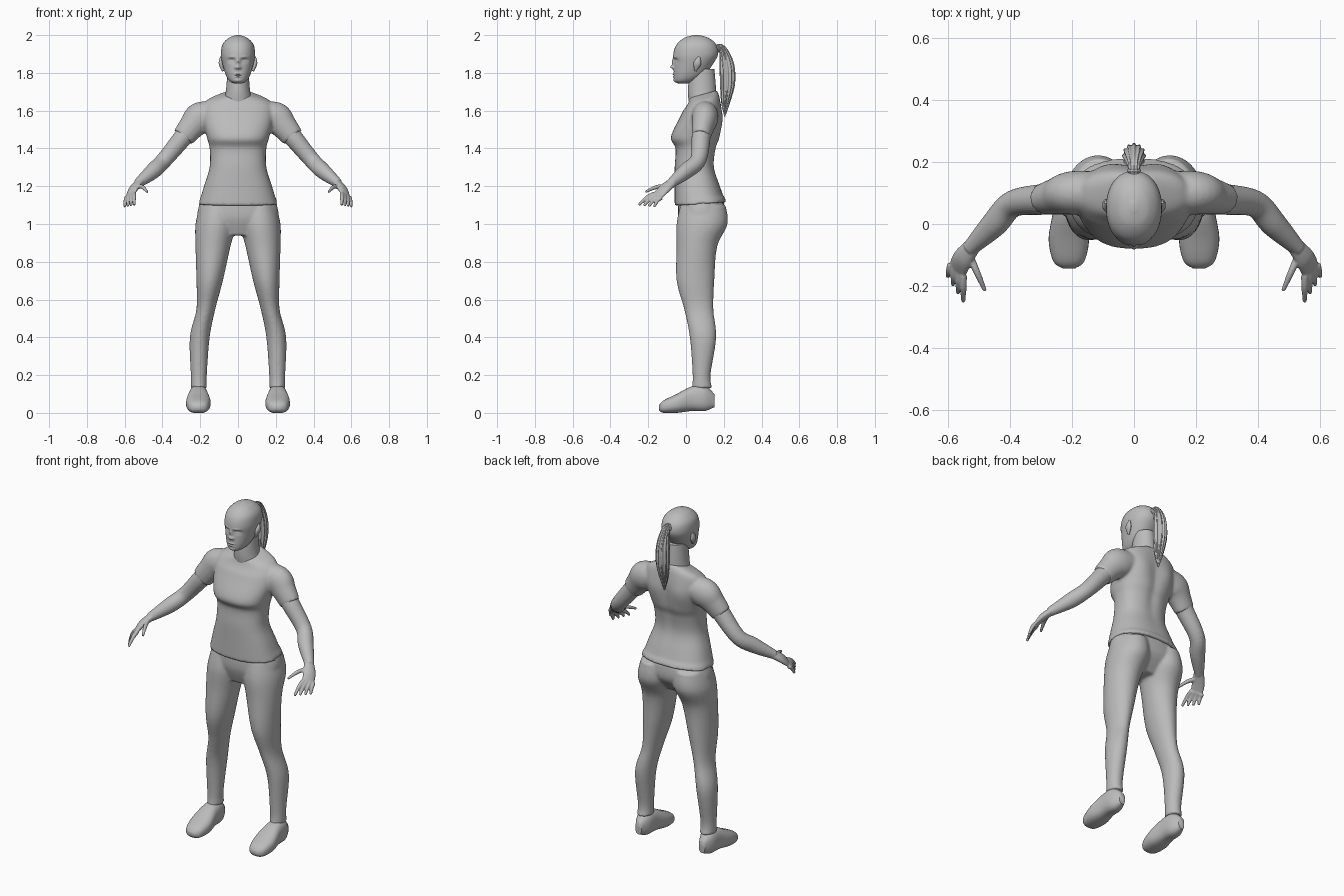
import bpy, bmesh, math
from mathutils import Vector

cube = bpy.data.objects.get("Cube")
if cube:
    bpy.data.objects.remove(cube, do_unlink=True)

grey = bpy.data.materials.new("plain_grey")
grey.use_nodes = True
grey.diffuse_color = (.5, .5, .5, 1)
for node in grey.node_tree.nodes:
    if node.type == 'BSDF_PRINCIPLED':
        node.inputs["Base Color"].default_value = grey.diffuse_color

X, Y, Z = Vector((1, 0, 0)), Vector((0, 1, 0)), Vector((0, 0, 1))
BOTH_SIDES = (1, -1)


def smooth_rings(rings, steps):
    """Catmull-Rom interpolation between the given rings."""
    padded = [rings[0], *rings, rings[-1]]
    result = []
    for before, start, end, after in zip(padded, padded[1:], padded[2:], padded[3:]):
        for step in range(steps):
            t = step / steps
            result.append([q + t / 2 * (r - p + t * (2 * p - 5 * q + 4 * r - s + t * (3 * (q - r) + s - p)))
                           for p, q, r, s in zip(before, start, end, after)])
    result.append(list(rings[-1]))
    return result


def superellipse(value, power):
    return math.copysign(abs(value) ** (2 / power), value)


def loft(bm, rings, up=Y, axis=None, sides=(1,), segments=32, steps=6, power=2, ridges=0):
    """Closed skin over rings (x, y, z, radius across, radius along up)."""
    rings = smooth_rings(rings, steps)
    centres = [Vector(ring[:3]) for ring in rings]
    last = len(rings) - 1
    for side in sides:
        loops = []
        for i, (centre, ring) in enumerate(zip(centres, rings)):
            tangent = axis or (centres[min(i + 1, last)] - centres[max(i - 1, 0)]).normalized()
            along = (up - up.dot(tangent) * tangent).normalized()
            across = tangent.cross(along)
            loop = []
            for k in range(segments):
                angle = math.tau * k / segments
                strand = 1 + .09 * math.cos(ridges * angle) if ridges else 1
                point = centre + strand * (across * ring[3] * superellipse(math.cos(angle), power)
                                           + along * ring[4] * superellipse(math.sin(angle), power))
                loop.append(bm.verts.new((point.x * side, point.y, point.z)))
            loops.append(loop)
        for low, high in zip(loops, loops[1:]):
            for k in range(segments):
                n = (k + 1) % segments
                bm.faces.new((low[k], low[n], high[n], high[k]))
        bm.faces.new(loops[0])
        bm.faces.new(loops[-1])


def slabs(rows):
    """Horizontal rings from rows (z, x min, x max, y front, y back)."""
    return [((left + right) / 2, (front + back) / 2, z, (right - left) / 2, (back - front) / 2)
            for z, left, right, front, back in rows]


def centred(rows):
    """Horizontal rings from rows (z, half width, y front, y back)."""
    return slabs([(z, -half, half, front, back) for z, half, front, back in rows])


def round_rings(rows):
    """Rings with a circular section from rows (x, y, z, radius)."""
    return [(*row, row[-1]) for row in rows]


def bump(bm, facing, split, bumps):
    """Push soft bumps (x, z, width, height, depth) out of the front or back, mirrored."""
    for v in bm.verts:
        if (v.co.y - split) * facing > 0:
            x = abs(v.co.x)
            v.co.y += facing * sum(depth * math.exp(-((x - cx) / width) ** 2 - ((v.co.z - cz) / height) ** 2)
                                   for cx, cz, width, height, depth in bumps)


def finish(bm, name, voxel=0):
    """Make the object; a voxel size fuses its overlapping solids into one skin."""
    bmesh.ops.recalc_face_normals(bm, faces=bm.faces[:])
    mesh = bpy.data.meshes.new(name)
    bm.to_mesh(mesh)
    bm.free()
    mesh.polygons.foreach_set("use_smooth", [True] * len(mesh.polygons))
    mesh.set_sharp_from_angle(angle=math.radians(60))
    mesh.materials.append(grey)
    obj = bpy.data.objects.new(name, mesh)
    bpy.context.collection.objects.link(obj)
    if voxel:
        fuse = obj.modifiers.new("fuse", 'REMESH')
        fuse.mode = 'VOXEL'
        fuse.voxel_size = voxel
        fuse.use_smooth_shade = True
        soften = obj.modifiers.new("soften", 'SMOOTH')
        soften.factor = .5
        soften.iterations = 5


# Shirt: torso with a spine groove, sloping neckline and hem, and two sleeves
bm = bmesh.new()
loft(bm, centred([(1.1, .21, -.06, .215), (1.2, .18, -.06, .18), (1.3, .15, -.06, .15),
                  (1.4, .15, -.055, .16), (1.46, .165, -.08, .18), (1.57, .19, -.03, .19),
                  (1.65, .17, .01, .18), (1.69, .08, .02, .165)]),
     axis=Z, segments=64, power=2.4)
bump(bm, 1, .1, [(0, 1.45, .03, .15, -.01), (.09, 1.55, .05, .07, .01)])
for v in bm.verts:
    if v.co.z > 1.6:
        v.co.z += (v.co.y - .1) * (v.co.z - 1.6) * 3
    elif v.co.z < 1.13:
        v.co.z += .07 * v.co.y
loft(bm, [(.13, .1, 1.58, .07, .07), (.2, .1, 1.56, .085, .07), (.245, .09, 1.515, .07, .06),
          (.29, .08, 1.46, .06, .05)], sides=BOTH_SIDES)
finish(bm, "shirt", voxel=.008)

# Trousers: pelvis and two legs
bm = bmesh.new()
loft(bm, centred([(1.12, .2, -.04, .2), (1.03, .21, -.04, .2), (.94, .11, -.01, .13)]),
     axis=Z, segments=48, power=2.3)
loft(bm, slabs([(1.1, .02, .2, -.03, .21), (1, .01, .225, -.05, .22), (.88, .04, .225, -.05, .165),
                (.7, .08, .22, -.05, .15), (.55, .12, .22, -.01, .145), (.4, .15, .255, .02, .16),
                (.2, .165, .25, .035, .13), (.13, .165, .25, .03, .14)]),
     axis=Z, sides=BOTH_SIDES)
finish(bm, "trousers", voxel=.008)

# Shoes, skinned from toe to heel over rows (y, half width, bottom, top)
bm = bmesh.new()
shoe = [(-.143, .02, .015, .04), (-.12, .05, 0, .065), (-.05, .065, 0, .1),
        (.03, .053, .01, .14), (.1, .045, .01, .145), (.15, .02, .03, .1)]
loft(bm, [(.21, y, (low + high) / 2, half, (high - low) / 2) for y, half, low, high in shoe],
     up=Z, axis=Y, sides=BOTH_SIDES, power=2.5)
finish(bm, "shoes")

# Bare arms
bm = bmesh.new()
loft(bm, round_rings([(.24, .09, 1.52, .05), (.29, .08, 1.46, .05), (.39, .065, 1.34, .043),
                      (.45, 0, 1.28, .042), (.53, -.08, 1.215, .025)]), sides=BOTH_SIDES)

# Palms, with fingers fanned between the index and little finger
knuckles = Vector((.55, -.165, 1.16)), Vector((.59, -.13, 1.14))
tips = Vector((.55, -.25, 1.1)), Vector((.6, -.17, 1.09))
spread = knuckles[1] - knuckles[0]
loft(bm, [(.51, -.06, 1.23, .02, .025), (.55, -.11, 1.19, .02, .035), (.57, -.15, 1.15, .01, .035)],
     up=spread, sides=BOTH_SIDES)
digits = [(knuckles[0].lerp(knuckles[1], i / 3), tips[0].lerp(tips[1], i / 3)) for i in range(4)]
digits.append((Vector((.53, -.1, 1.2)), Vector((.48, -.215, 1.17))))
for base, tip in digits:
    bend = base.lerp(tip, .5) + Z * .01
    loft(bm, round_rings([(*base, .0125), (*bend, .011), (*tip, .007)]),
         up=spread, sides=BOTH_SIDES, segments=12)
finish(bm, "arms", voxel=.004)

# Neck
bm = bmesh.new()
loft(bm, centred([(1.62, .085, .02, .16), (1.7, .065, .01, .16), (1.82, .055, .02, .15)]), axis=Z)
finish(bm, "neck")

# Head, with the face modelled by soft bumps
bm = bmesh.new()
loft(bm, centred([(1.743, .02, -.04, .01), (1.757, .045, -.06, .05), (1.79, .065, -.065, .1),
                  (1.85, .083, -.063, .145), (1.9, .09, -.067, .17), (1.95, .082, -.05, .16),
                  (1.985, .05, -.01, .12), (2, .01, .04, .07)]),
     axis=Z, segments=112, steps=14, power=2.15)
nose = [(0, 1.83, .011, .01, .018), (0, 1.856, .01, .02, .012), (.013, 1.827, .007, .007, .007)]
mouth = [(0, 1.793, .018, .004, .006), (0, 1.787, .022, .002, -.003), (0, 1.78, .015, .004, .006)]
eyes = [(.034, 1.865, .016, .011, -.012), (.034, 1.862, .011, .006, .007), (.032, 1.884, .02, .006, .004)]
chin = [(0, 1.757, .02, .01, .005)]
bump(bm, -1, 0, nose + mouth + eyes + chin)
finish(bm, "head")

# Ears: flattened, tilted shells
bm = bmesh.new()
loft(bm, [(.08, .05, 1.81, .005, .005), (.09, .06, 1.85, .012, .02), (.09, .07, 1.885, .005, .005)],
     sides=BOTH_SIDES)
finish(bm, "ears")

# Ponytail with strand ridges, and the band that holds it
bm = bmesh.new()
loft(bm, [(0, .15, 1.93, .016, .016), (0, .19, 1.93, .018, .02), (0, .215, 1.85, .035, .033),
          (0, .22, 1.75, .037, .035), (0, .21, 1.65, .023, .023), (0, .205, 1.57, .003, .003)],
     up=X, segments=72, ridges=12)
finish(bm, "ponytail")
bm = bmesh.new()
loft(bm, round_rings([(0, .165, 1.93, .018), (0, .172, 1.93, .023), (0, .18, 1.93, .018)]), up=X)
finish(bm, "hair_band")
